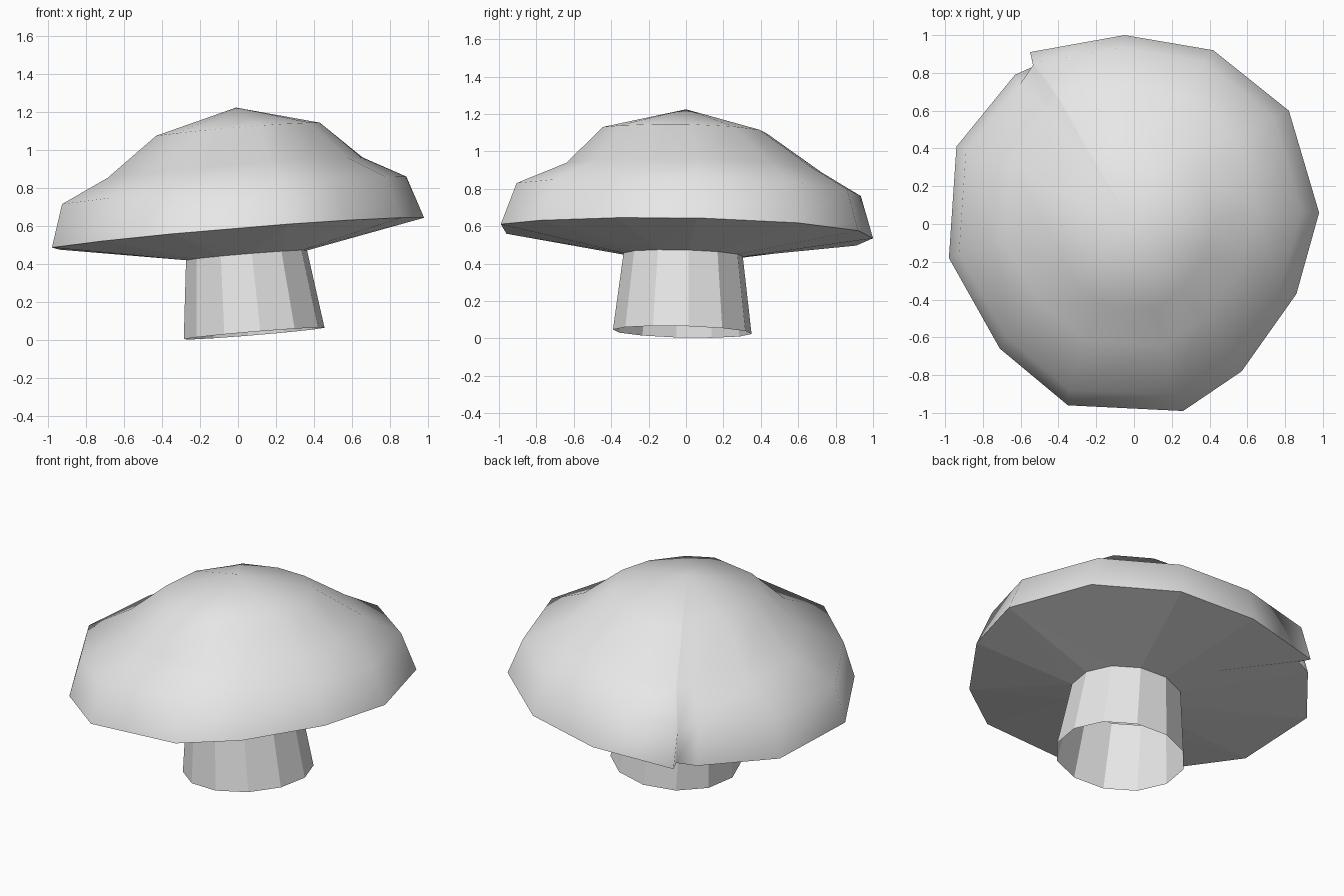
import bpy, bmesh, math
from math import atan2, cos, sin, radians, tau

cube = bpy.data.objects.get("Cube")
if cube:
    bpy.data.objects.remove(cube)

grey = bpy.data.materials.new("pale_grey")
grey.use_nodes = True
grey.diffuse_color = (0.8, 0.8, 0.8, 1)
grey.node_tree.nodes["Principled BSDF"].inputs["Base Color"].default_value = (0.8, 0.8, 0.8, 1)

# Uneven cap outline with a small notch at the back, counter-clockwise
RIM = [(.98, .06), (.82, .60), (.42, .92), (-.05, 1.0), (-.55, .91), (-.52, .84), (-.63, .79),
       (-.94, .41), (-.98, -.18), (-.71, -.66), (-.35, -.96), (.26, -.99), (.57, -.78), (.86, -.37)]
NOTCH = RIM[5]
SIDES = 12


def tilted(x, y, z):
    """Every level of the mushroom leans by the same slope."""
    return (x, y, z + .083 * x - .025 * y)


def rim_ring(bm, scale, dx, dy, z):
    ring = []
    for x, y in RIM:
        # the notch only cuts the lowest edge
        fill = 1.07 if (x, y) == NOTCH and scale < 1 else 1
        ring.append(bm.verts.new(tilted(x * scale * fill + dx, y * scale * fill + dy, z)))
    return ring


def stem_ring(bm, radius, cx, cy, z):
    angles = [radians(5) + tau * i / SIDES for i in range(SIDES)]
    return [bm.verts.new(tilted(cx + radius * cos(a), cy + radius * sin(a), z)) for a in angles]


def skin(bm, low, high):
    for i in range(len(low)):
        j = (i + 1) % len(low)
        bm.faces.new((low[i], low[j], high[j], high[i]))


def finish(bm, name, smooth):
    mesh = bpy.data.meshes.new(name)
    for face in bm.faces:
        face.smooth = smooth
    bm.to_mesh(mesh)
    bm.free()
    mesh.materials.append(grey)
    obj = bpy.data.objects.new(name, mesh)
    bpy.context.collection.objects.link(obj)
    return obj


# Domed cap: rings stacked up to a point
bm = bmesh.new()
rings = [rim_ring(bm, *level) for level in
         ((1, 0, 0, .565), (.925, -.02, .01, .79), (.685, -.015, .04, .91), (.44, 0, -.01, 1.11))]
for low, high in zip(rings, rings[1:]):
    skin(bm, low, high)
tip = bm.verts.new((-.01, 0, 1.225))
for i, vert in enumerate(rings[-1]):
    bm.faces.new((vert, rings[-1][(i + 1) % len(RIM)], tip))
finish(bm, "cap", True)

STEM_TOP = (.32, .045, -.015, .443)

# Underside: triangles zipped by angle between the cap edge and the stem
bm = bmesh.new()
outer = rim_ring(bm, 1, 0, 0, .565)
inner = stem_ring(bm, *STEM_TOP)
outer_angles = [atan2(y, x) % tau for x, y in RIM] + [tau + atan2(RIM[0][1], RIM[0][0])]
inner_angles = [radians(5) + tau * i / SIDES for i in range(SIDES + 1)]
i = j = 0
while i < len(RIM) or j < SIDES:
    a, b = outer[i % len(RIM)], inner[j % SIDES]
    if j == SIDES or (i < len(RIM) and outer_angles[i + 1] <= inner_angles[j + 1]):
        i += 1
        bm.faces.new((a, b, outer[i % len(RIM)]))
    else:
        j += 1
        bm.faces.new((a, b, inner[j % SIDES]))
finish(bm, "cap_underside", False)

# Stem: open tapered tube
bm = bmesh.new()
skin(bm, stem_ring(bm, .372, .085, -.02, .028), stem_ring(bm, *STEM_TOP))
finish(bm, "stem", False)
